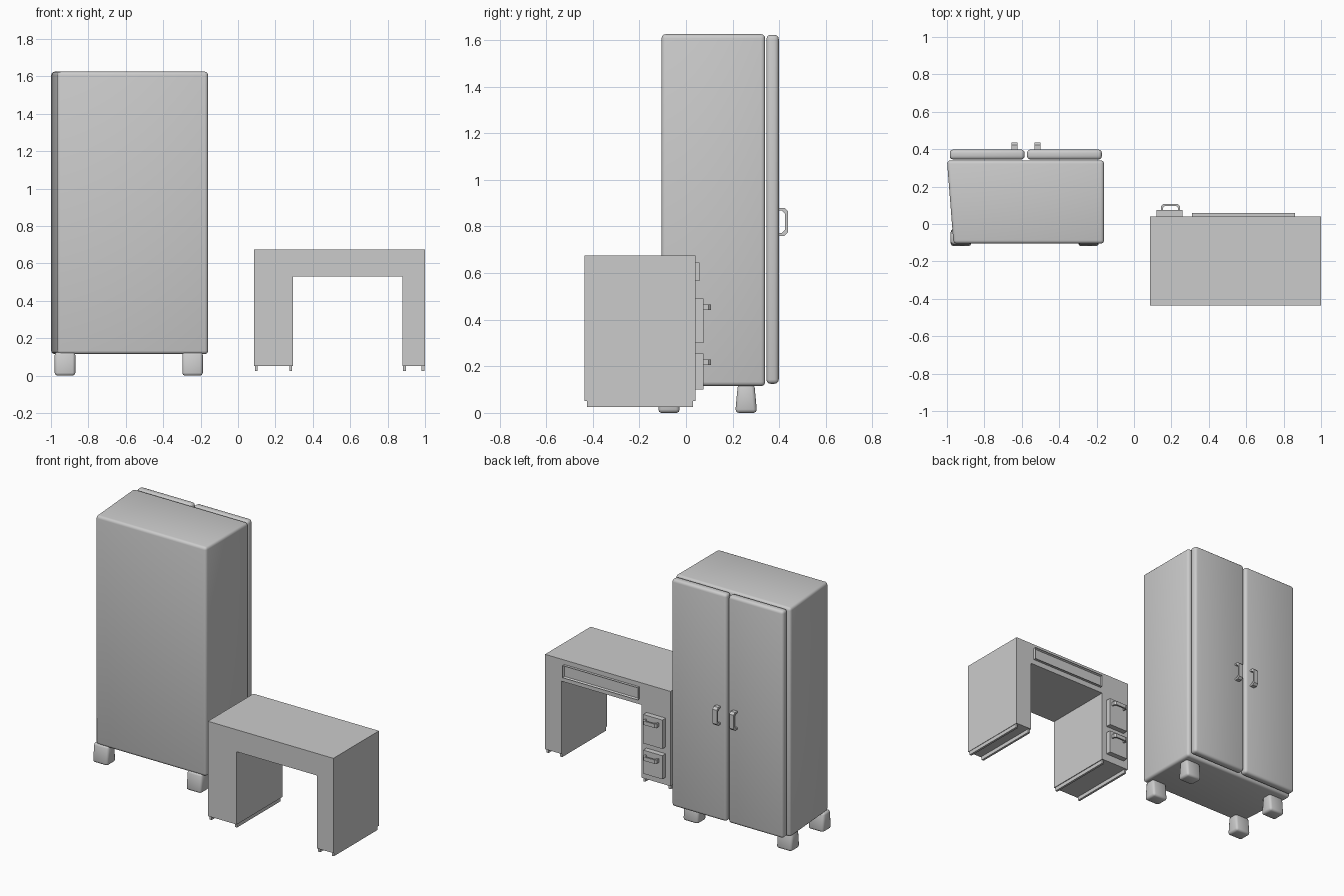
import bpy, bmesh
from mathutils import Vector

if "Cube" in bpy.data.objects:
    bpy.data.objects.remove(bpy.data.objects["Cube"], do_unlink=True)

grey = bpy.data.materials.new("plain grey")
grey.use_nodes = True
grey.diffuse_color = (0.6, 0.6, 0.6, 1)
grey.node_tree.nodes["Principled BSDF"].inputs["Base Color"].default_value = (0.6, 0.6, 0.6, 1)


def finish(name, bm, smooth=None):
    """Turn a bmesh into an object; smooth is an edge angle in radians."""
    bmesh.ops.recalc_face_normals(bm, faces=bm.faces)
    mesh = bpy.data.meshes.new(name)
    bm.to_mesh(mesh)
    bm.free()
    mesh.materials.append(grey)
    obj = bpy.data.objects.new(name, mesh)
    bpy.context.collection.objects.link(obj)
    if smooth:
        bpy.ops.object.select_all(action="DESELECT")
        obj.select_set(True)
        bpy.context.view_layer.objects.active = obj
        bpy.ops.object.shade_smooth_by_angle(angle=smooth)
    return obj


def box(name, x, y, z, bevel=0, segments=3, smooth=None, shape=None):
    """Box from min/max pairs; shape moves the corners before bevelling."""
    bm = bmesh.new()
    bmesh.ops.create_cube(bm, size=1)
    for v in bm.verts:
        v.co = Vector([r[0] if c < 0 else r[1] for c, r in zip(v.co, (x, y, z))])
        if shape:
            shape(v.co)
    if bevel:
        bmesh.ops.bevel(bm, geom=bm.edges[:], offset=bevel, segments=segments,
                        profile=0.5, affect="EDGES")
    return finish(name, bm, smooth)


def extrude(name, points, axis_range):
    """Extrude an x-z outline along y."""
    bm = bmesh.new()
    face = bm.faces.new([bm.verts.new((px, axis_range[0], pz)) for px, pz in points])
    moved = bmesh.ops.extrude_face_region(bm, geom=[face])["geom"]
    depth = axis_range[1] - axis_range[0]
    bmesh.ops.translate(bm, vec=(0, depth, 0),
                        verts=[g for g in moved if isinstance(g, bmesh.types.BMVert)])
    return finish(name, bm)


def pull(name, centre, along, half, depth, width, thick):
    """Bracket handle: a rounded bow profile swept by its width."""
    across = Vector((1, 0, 0)) if along.z else Vector((0, 0, 1))
    out = Vector((0, 1, 0))
    c = depth * 0.3

    def bow(h, d):
        return [(-h, 0), (-h, d - c), (-h + c, d), (h - c, d), (h, d - c), (h, 0)]

    outer, inner = bow(half, depth), bow(half - thick, depth - thick)
    bm = bmesh.new()
    rings = []
    for o, i in zip(outer, inner):
        rings.append([bm.verts.new(centre + along * p[0] + out * p[1] + across * s * width / 2)
                      for p, s in ((o, -1), (o, 1), (i, 1), (i, -1))])
    for a, b in zip(rings, rings[1:]):
        for k in range(4):
            n = (k + 1) % 4
            bm.faces.new((a[k], a[n], b[n], b[k]))
    bm.faces.new(rings[0])
    bm.faces.new(rings[-1])
    return finish(name, bm, 0.6)


# Wardrobe carcass, with one side leaning inward toward the front
def lean(co):
    if co.x < -0.5 and co.y < 0:
        co.x += 0.035


box("wardrobe_body", (-1.0, -0.16), (-0.105, 0.34), (0.115, 1.625), 0.018, 3, 3.1, lean)

# Wardrobe doors and their handles
for side, x, hx in (("right", (-0.985, -0.585), -0.638), ("left", (-0.572, -0.172), -0.515)):
    box(side + "_door", x, (0.345, 0.398), (0.125, 1.622), 0.018, 3, 3.1)
    pull(side + "_door_handle", Vector((hx, 0.392, 0.82)), Vector((0, 0, 1)),
         0.06, 0.045, 0.032, 0.012)


# Wardrobe feet, flaring slightly toward the floor
for side, fx in (("right", -0.925), ("left", -0.243)):
    for end, fy in (("front", -0.073), ("back", 0.258)):
        def flare(co, fy=fy):
            if co.z > 0.05:
                co.y = fy + (co.y - fy) * 0.75
        box(f"wardrobe_{end}_{side}_foot", (fx - 0.055, fx + 0.055), (fy - 0.047, fy + 0.047),
            (0.0, 0.125), 0.015, 2, 1.2, flare)

# Desk carcass with the knee opening
left, right, top, floor = 0.085, 1.0, 0.675, 0.05
extrude("desk_body", [(left, floor), (0.295, floor), (0.295, 0.53), (0.88, 0.53),
                      (0.88, floor), (right, floor), (right, top), (left, top)],
        (-0.435, 0.04))

# Skids under the two pedestals
for i, x in enumerate((0.09, 0.275, 0.882, 0.982)):
    box(f"desk_skid_{i + 1}", (x, x + 0.015), (-0.425, 0.03), (0.025, 0.052))

# Wide drawer with a recessed front
drawer = box("wide_drawer", (0.31, 0.86), (0.035, 0.058), (0.565, 0.645))
bm = bmesh.new()
bm.from_mesh(drawer.data)
front = [f for f in bm.faces if f.normal.y > 0.9]
bmesh.ops.inset_region(bm, faces=front, thickness=0.008, depth=0)
bmesh.ops.translate(bm, verts=front[0].verts[:], vec=(0, -0.012, 0))
bm.to_mesh(drawer.data)
bm.free()

# Pedestal drawers and pulls
for name, z, hz in (("upper", (0.30, 0.49), 0.453), ("lower", (0.10, 0.255), 0.217)):
    box(name + "_drawer", (0.12, 0.26), (0.035, 0.075), z)
    pull(name + "_drawer_handle", Vector((0.195, 0.072, hz)), Vector((1, 0, 0)),
         0.05, 0.035, 0.025, 0.01)
